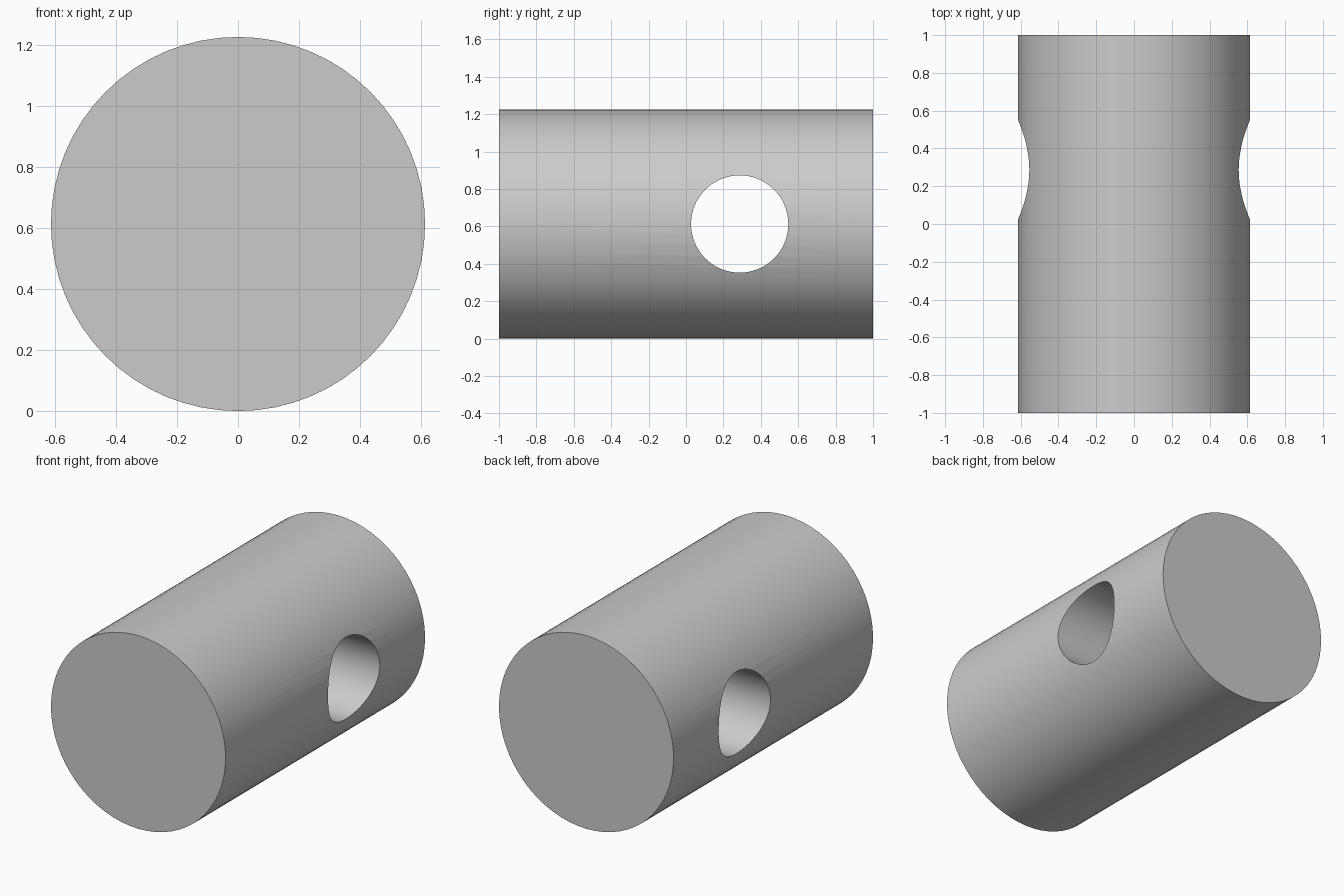
import bpy
import math

cube = bpy.data.objects.get("Cube")
if cube:
    bpy.data.objects.remove(cube, do_unlink=True)

RADIUS = 0.613
HOLE_RADIUS = 0.26
HOLE_Y = 0.287

# Single plain grey
grey = bpy.data.materials.new("plain grey")
grey.use_nodes = True
colour = (0.6, 0.6, 0.6, 1)
grey.diffuse_color = colour
grey.node_tree.nodes["Principled BSDF"].inputs["Base Color"].default_value = colour


def cylinder(name, radius, depth, location, rotation):
    bpy.ops.mesh.primitive_cylinder_add(
        vertices=64, radius=radius, depth=depth,
        location=location, rotation=rotation)
    obj = bpy.context.object
    obj.name = name
    obj.data.materials.append(grey)
    return obj


# Solid round body lying front to back
body = cylinder("pin_body", RADIUS, 2, (0, 0, RADIUS), (math.pi / 2, 0, 0))

# Cross hole drilled right through from side to side
drill = cylinder("cross_hole_cutter", HOLE_RADIUS, 2,
                 (0, HOLE_Y, RADIUS), (0, math.pi / 2, 0))
drill.hide_render = True

cut = body.modifiers.new("cross_hole", "BOOLEAN")
cut.operation = "DIFFERENCE"
cut.solver = "EXACT"
cut.object = drill

bpy.ops.object.select_all(action="DESELECT")
body.select_set(True)
bpy.context.view_layer.objects.active = body
bpy.ops.object.modifier_apply(modifier=cut.name)
bpy.data.objects.remove(drill, do_unlink=True)

# Smooth walls with crisp rims
bpy.ops.object.shade_smooth_by_angle(angle=math.radians(30))
